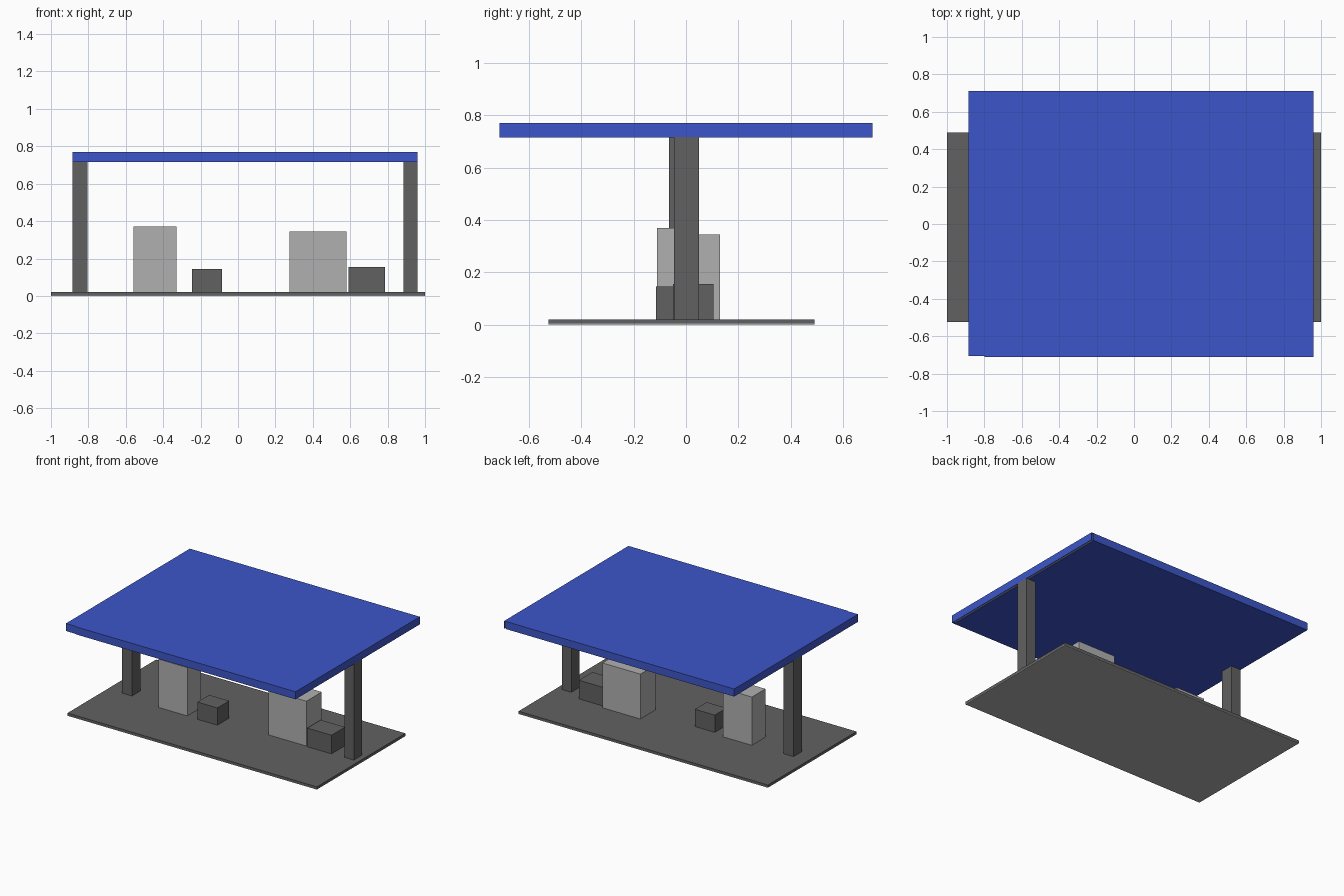
import bpy


def material(name, color):
    m = bpy.data.materials.new(name)
    m.diffuse_color = (*color, 1)
    return m


BLUE = material("canopy blue", (0.046, 0.093, 0.59))
DARK = material("dark grey", (0.120, 0.120, 0.120))
LIGHT = material("light grey", (0.434, 0.434, 0.434))


def box(name, x, y, z, mat):
    """Axis-aligned box from (min, max) ranges."""
    verts = [(a, b, c) for a in x for b in y for c in z]
    faces = [(0, 1, 3, 2), (4, 6, 7, 5), (0, 4, 5, 1),
             (2, 3, 7, 6), (0, 2, 6, 4), (1, 5, 7, 3)]
    mesh = bpy.data.meshes.new(name)
    mesh.from_pydata(verts, [], faces)
    mesh.materials.append(mat)
    obj = bpy.data.objects.new(name, mesh)
    bpy.context.collection.objects.link(obj)
    return obj


# Ground slab with a pale underside
box("base_slab", (-1, 1), (-0.525, 0.49), (0.004, 0.02), DARK)
box("base_underside", (-1, 1), (-0.525, 0.49), (0, 0.004), LIGHT)

# Columns
box("left_column", (-0.885, -0.805), (-0.065, 0.032), (0.02, 0.717), DARK)
box("right_column", (0.885, 0.96), (-0.045, 0.05), (0.02, 0.717), DARK)

# Dispensers and low bins
box("left_dispenser", (-0.56, -0.33), (-0.11, 0.045), (0.02, 0.37), LIGHT)
box("right_dispenser", (0.275, 0.58), (-0.045, 0.13), (0.02, 0.345), LIGHT)
box("left_bin", (-0.245, -0.085), (-0.115, 0.02), (0.02, 0.145), DARK)
box("right_bin", (0.59, 0.785), (-0.05, 0.105), (0.02, 0.155), DARK)

# Canopy: pale core clad in thin blue panels
box("canopy_core", (-0.88, 0.955), (-0.70, 0.705), (0.718, 0.765), LIGHT)
box("canopy_top", (-0.885, 0.96), (-0.707, 0.712), (0.765, 0.77), BLUE)
box("canopy_soffit", (-0.88, 0.94), (-0.70, 0.705), (0.715, 0.718), BLUE)
box("canopy_left_fascia", (-0.885, -0.88), (-0.707, 0.712), (0.715, 0.765), BLUE)
box("canopy_right_fascia", (0.955, 0.96), (-0.707, 0.712), (0.715, 0.765), BLUE)
box("canopy_back_fascia", (-0.88, 0.945), (0.705, 0.712), (0.715, 0.765), BLUE)
box("canopy_front_fascia", (-0.88, 0.955), (-0.707, -0.70), (0.715, 0.765), BLUE)
box("canopy_front_trim", (-0.80, 0.96), (-0.712, -0.707), (0.715, 0.77), BLUE)
